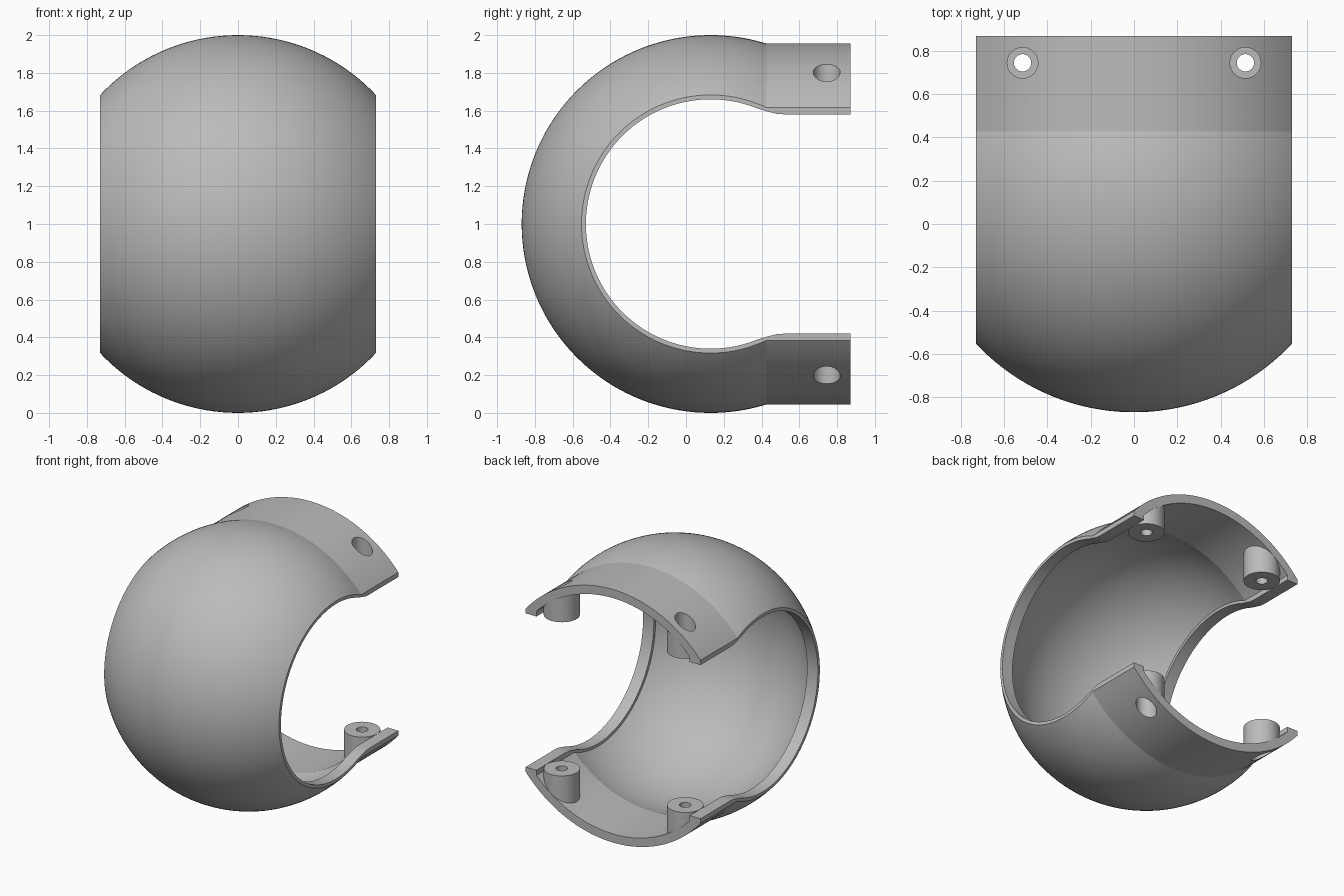
import bpy, bmesh, math
from mathutils import Matrix, Vector

cube = bpy.data.objects.get("Cube")
if cube:
    bpy.data.objects.remove(cube, do_unlink=True)

CENTRE = Vector((0, 0.13, 1))   # middle of the ball
HALF_WIDTH = 0.73
LIP_INSIDE = 0.64
BACK = 0.87
BOSS = (0.515, 0.745)

grey = bpy.data.materials.new("plain grey")
grey.use_nodes = True
colour = (0.5, 0.5, 0.5, 1)
grey.diffuse_color = colour
grey.node_tree.nodes["Principled BSDF"].inputs["Base Color"].default_value = colour


def finish(name, bm):
    bmesh.ops.remove_doubles(bm, verts=bm.verts, dist=0.0001)
    bmesh.ops.recalc_face_normals(bm, faces=bm.faces)
    mesh = bpy.data.meshes.new(name)
    bm.to_mesh(mesh)
    bm.free()
    obj = bpy.data.objects.new(name, mesh)
    bpy.context.collection.objects.link(obj)
    mesh.materials.append(grey)
    return obj


def ball_with_neck(name, ball_r, neck_r, end, steps=144, arcs=64):
    """Ball that runs into a straight neck, turned about the y axis."""
    last = math.pi - math.asin(neck_r / ball_r)
    profile = [(CENTRE.y - ball_r * math.cos(last * i / arcs),
                ball_r * math.sin(last * i / arcs)) for i in range(arcs + 1)]
    profile += [(end, neck_r), (end, 0)]
    bm = bmesh.new()
    verts = [bm.verts.new((0, y, 1 + r)) for y, r in profile]
    edges = [bm.edges.new(pair) for pair in zip(verts, verts[1:])]
    bmesh.ops.spin(bm, geom=verts + edges, cent=CENTRE, axis=(0, 1, 0),
                   angle=2 * math.pi, steps=steps, use_merge=True)
    return finish(name, bm)


def slab(name, half_x):
    bm = bmesh.new()
    bmesh.ops.create_cube(bm, size=1, matrix=Matrix.Translation(CENTRE)
                          @ Matrix.Diagonal((2 * half_x, 4, 4, 1)))
    return finish(name, bm)


def posts(name, radius, low, high):
    """Four upright cylinders, mirrored left/right and top/bottom."""
    bm = bmesh.new()
    for sx in (-1, 1):
        for sz in (-1, 1):
            spot = (sx * BOSS[0], BOSS[1], 1 + sz * (low + high) / 2)
            bmesh.ops.create_cone(bm, cap_ends=True, segments=48, radius1=radius,
                                  radius2=radius, depth=high - low,
                                  matrix=Matrix.Translation(spot))
    return finish(name, bm)


def side_opening(name, radius=0.66, blend=0.25):
    """Round window that narrows into a straight slot at the back."""
    start = math.acos(blend / radius)
    upper = [(1.2, 0.58), (0.53, 0.58), (0.48, 0.583), (0.43, 0.596)]
    count = 96
    arc = []
    for i in range(count + 1):
        a = math.pi / 2 - start + (math.pi + 2 * start) * i / count
        arc.append((CENTRE.y + radius * math.sin(a), radius * math.cos(a)))
    # the arc begins at the upper blend and travels round the front
    arc = [(CENTRE.y + radius * math.cos(start + (2 * math.pi - 2 * start) * i / count),
            radius * math.sin(start + (2 * math.pi - 2 * start) * i / count))
           for i in range(count + 1)]
    outline = upper + arc + [(y, -z) for y, z in reversed(upper)]
    bm = bmesh.new()
    face = bm.faces.new([bm.verts.new((-1.2, y, 1 + z)) for y, z in outline])
    grown = bmesh.ops.extrude_face_region(bm, geom=[face])["geom"]
    bmesh.ops.translate(bm, vec=(2.4, 0, 0),
                        verts=[v for v in grown if isinstance(v, bmesh.types.BMVert)])
    return finish(name, bm)


def combine(obj, cutter, operation):
    mod = obj.modifiers.new(operation.lower(), "BOOLEAN")
    mod.operation, mod.solver, mod.object = operation, "EXACT", cutter
    bpy.ops.object.select_all(action="DESELECT")
    bpy.context.view_layer.objects.active = obj
    obj.select_set(True)
    bpy.ops.object.modifier_apply(modifier=mod.name)
    bpy.data.objects.remove(cutter, do_unlink=True)


# Hollow inside, leaving side lips and four screw bosses standing
cavity = ball_with_neck("cavity", 0.935, 0.89, BACK + 0.2)
combine(cavity, slab("cavity_width", LIP_INSIDE), "INTERSECT")
combine(cavity, posts("screw_bosses", 0.124, 0.4, 1.2), "DIFFERENCE")

# Outer shell, trimmed to width, hollowed, opened at the sides and drilled
shell = ball_with_neck("clamp_shell", 1.0, 0.955, BACK)
combine(shell, slab("shell_width", HALF_WIDTH), "INTERSECT")
combine(shell, cavity, "DIFFERENCE")
combine(shell, side_opening("side_opening"), "DIFFERENCE")
combine(shell, posts("screw_holes", 0.04, 0.4, 1.2), "DIFFERENCE")
combine(shell, posts("screw_head_recesses", 0.071, 0.66, 1.2), "DIFFERENCE")

bpy.ops.object.select_all(action="DESELECT")
shell.select_set(True)
bpy.context.view_layer.objects.active = shell
bpy.ops.object.shade_smooth_by_angle(angle=math.radians(15))
